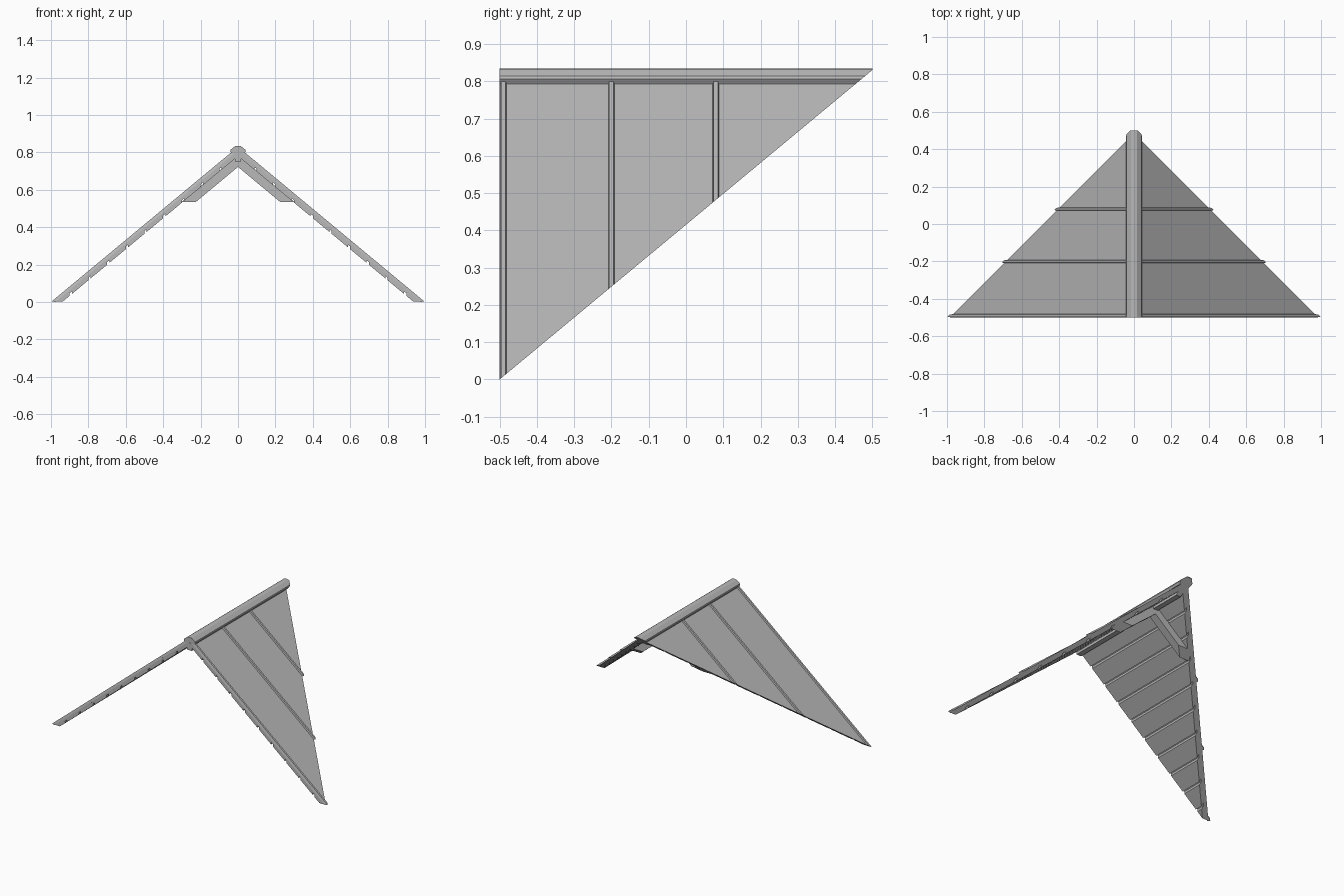
import bpy, bmesh

cube = bpy.data.objects.get("Cube")
if cube:
    bpy.data.objects.remove(cube)

PITCH = 0.83          # rise per unit of run, also the ridge height
FRONT, BACK = -0.5, 0.5

grey = bpy.data.materials.new("light_grey")
grey.use_nodes = True
colour = (0.48, 0.48, 0.48, 1)
grey.diffuse_color = colour
grey.node_tree.nodes["Principled BSDF"].inputs["Base Color"].default_value = colour


def slope(top, bottom, x0=0.0, x1=1.1):
    """Cross-section of a layer lying parallel to the roof slope."""
    z = lambda x, drop: PITCH * (1 - x) - drop
    return [(x0, z(x0, top)), (x1, z(x1, top)),
            (x1, z(x1, bottom)), (x0, z(x0, bottom))]


def part(name, profile, y0=FRONT, y1=BACK, taper=0.0):
    """Extrude an xz profile along y, trim it to the valley plane, mirror it."""
    bm = bmesh.new()
    n = len(profile)
    rings = []
    for y, inward in ((y0, taper), (y1, -taper)):
        rings.append([bm.verts.new((x, y + (inward if i < 2 else 0), z))
                      for i, (x, z) in enumerate(profile)])
    a, b = rings
    bm.faces.new(a)
    bm.faces.new(b[::-1])
    for i in range(n):
        j = (i + 1) % n
        bm.faces.new((a[i], b[i], b[j], a[j]))
    # Valley plane where this roof would rest on a crossing slope
    cut = bmesh.ops.bisect_plane(
        bm, geom=bm.verts[:] + bm.edges[:] + bm.faces[:], dist=1e-6,
        plane_co=(0, FRONT, 0), plane_no=(0, PITCH, -1), clear_outer=True)
    edges = [e for e in bm.edges if e.is_boundary]
    if edges:
        bmesh.ops.holes_fill(bm, edges=edges, sides=0)
    bmesh.ops.recalc_face_normals(bm, faces=bm.faces[:])
    # Open the centre so the halves join
    inner = [f for f in bm.faces if all(abs(v.co.x) < 1e-5 for v in f.verts)]
    bmesh.ops.delete(bm, geom=inner, context='FACES')
    mesh = bpy.data.meshes.new(name)
    bm.to_mesh(mesh)
    bm.free()
    mesh.materials.append(grey)
    obj = bpy.data.objects.new(name, mesh)
    bpy.context.collection.objects.link(obj)
    mirror = obj.modifiers.new("both_sides", 'MIRROR')
    mirror.use_clip = True
    return obj


# Roof sheet
part("roof_sheet", slope(0.012, 0.036), FRONT + 0.002)

# Raised seams running down the slope
for i, y in enumerate((-0.49, -0.2, 0.08)):
    part(f"roof_seam_{i + 1}", slope(0.0, 0.02), y - 0.01, y + 0.01, 0.004)

# Boards under the sheet, with narrow gaps
for i in range(10):
    x = i * 0.1
    part(f"under_board_{i + 1}", slope(0.03, 0.05, x, x + 0.088), FRONT + 0.002)

# Ridge cap
part("ridge_cap", [(0, 0.835), (0.016, 0.833), (0.04, 0.814), (0.042, 0.806),
                   (0.034, 0.793), (0, 0.8)])

# Ridge beam and rafter brace
part("ridge_beam", [(0, 0.8), (0.017, 0.79), (0.017, 0.75), (0, 0.75)])
part("rafter_brace", slope(0.045, 0.108, 0, 0.4), 0.145, 0.195)
